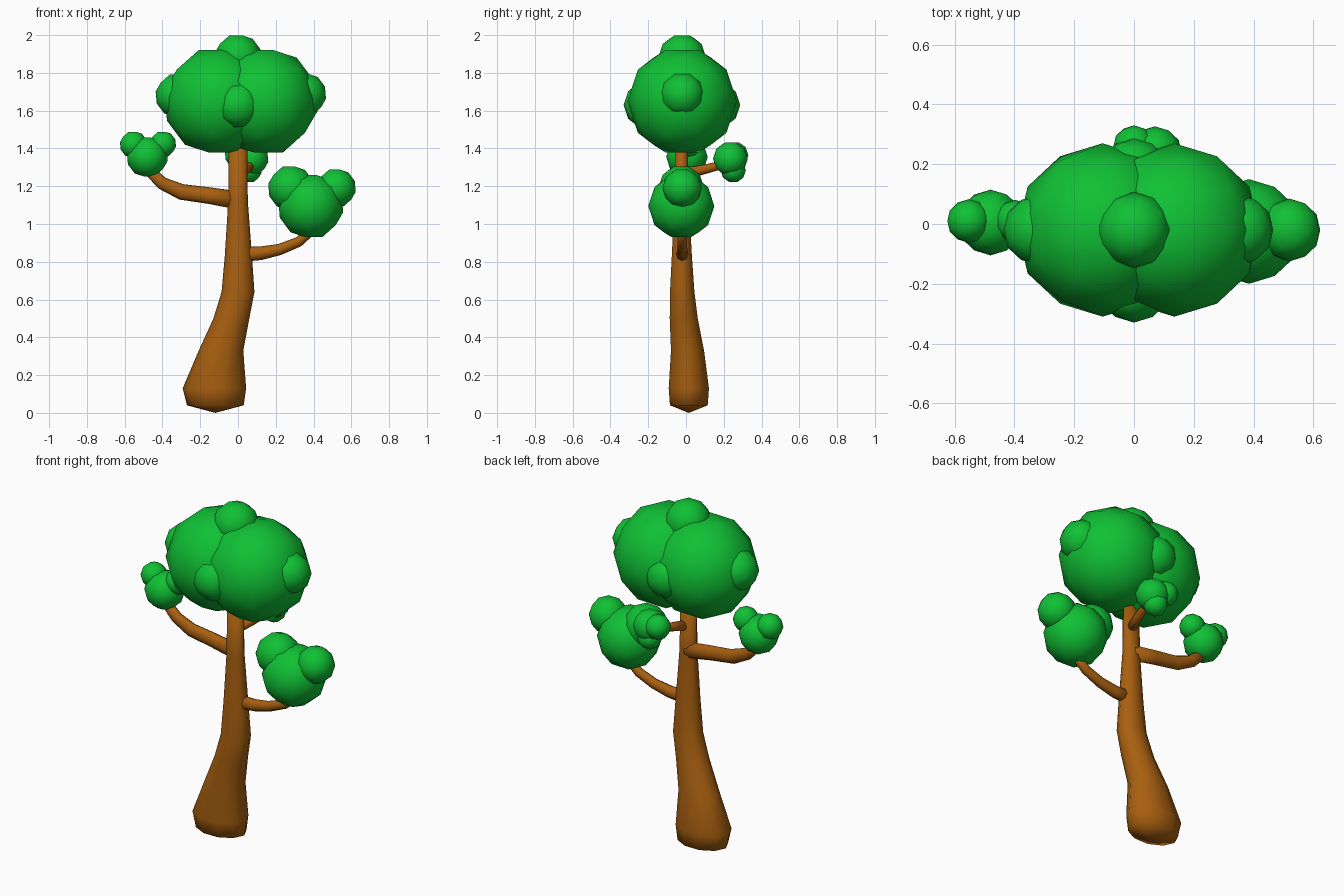
import bpy, math
from mathutils import Vector, Matrix


def material(name, color):
    m = bpy.data.materials.new(name)
    m.diffuse_color = color
    return m


LEAF = material("leaf_green", (0.005, 0.53, 0.035, 1))
BARK = material("bark_brown", (0.39, 0.115, 0.005, 1))


def finish(ob, mat):
    ob.data.materials.append(mat)
    for p in ob.data.polygons:
        p.use_smooth = True


def leaf_ball(name, x, y, z, r):
    bpy.ops.mesh.primitive_ico_sphere_add(
        subdivisions=2, radius=r, location=(x, y, z), rotation=(0, math.radians(37.4), 0))
    ob = bpy.context.object
    ob.name = name
    finish(ob, LEAF)


def tube(name, rings, sides=8, flat=False):
    """Loft rings of (x, y, z, r across, r deep) along a path, closed at both ends."""
    pts = [Vector(r[:3]) for r in rings]
    verts, faces = [], []
    for i, r in enumerate(rings):
        t = (pts[min(i + 1, len(pts) - 1)] - pts[max(i - 1, 0)]).normalized()
        if flat:
            u, v = Vector((1, 0, 0)), Vector((0, 1, 0))
        else:
            u = t.cross(Vector((0, 0, 1))).normalized()
            v = u.cross(t)
        for k in range(sides):
            a = 2 * math.pi * k / sides
            verts.append(pts[i] + u * math.cos(a) * r[3] + v * math.sin(a) * r[4])
    for i in range(len(rings) - 1):
        for k in range(sides):
            a, b = i * sides + k, i * sides + (k + 1) % sides
            faces.append((a, b, b + sides, a + sides))
    # end fans; the trunk foot comes to a shallow point
    for base, tip in ((0, pts[0] - Vector((0, 0, 0.04 if flat else 0))),
                      ((len(rings) - 1) * sides, pts[-1])):
        verts.append(tip)
        c = len(verts) - 1
        for k in range(sides):
            a, b = base + k, base + (k + 1) % sides
            faces.append((b, a, c) if base == 0 else (a, b, c))
    me = bpy.data.meshes.new(name)
    me.from_pydata(verts, [], faces)
    ob = bpy.data.objects.new(name, me)
    bpy.context.collection.objects.link(ob)
    finish(ob, BARK)


# Trunk
tube("trunk", [
    (-0.12, 0.015, 0.04, 0.15, 0.105), (-0.125, 0.015, 0.13, 0.168, 0.112),
    (-0.09, 0.008, 0.33, 0.118, 0.092), (-0.035, -0.012, 0.50, 0.095, 0.078),
    (0.0, -0.02, 0.64, 0.087, 0.068), (0.002, -0.022, 0.83, 0.072, 0.056),
    (0.0, -0.023, 1.12, 0.052, 0.04), (0.0, -0.025, 1.50, 0.048, 0.033)], 10, True)

# Branches
tube("left_branch", [
    (0.0, -0.015, 1.125, 0.035, 0.048), (-0.15, -0.01, 1.15, 0.033, 0.044),
    (-0.30, -0.005, 1.17, 0.03, 0.042), (-0.40, 0, 1.215, 0.028, 0.034),
    (-0.50, 0.005, 1.31, 0.025, 0.026)])
tube("right_branch", [
    (0.0, -0.02, 0.84, 0.035, 0.042), (0.12, -0.02, 0.845, 0.03, 0.036),
    (0.22, -0.02, 0.865, 0.027, 0.03), (0.32, -0.02, 0.905, 0.025, 0.027),
    (0.42, -0.02, 0.99, 0.022, 0.022)])
tube("back_branch", [
    (0.01, -0.01, 1.27, 0.028, 0.03), (0.04, 0.08, 1.285, 0.025, 0.026),
    (0.06, 0.16, 1.305, 0.022, 0.023), (0.07, 0.23, 1.34, 0.02, 0.02)])

# Foliage: clump name -> balls (x, y, z, radius)
clumps = {
    "crown": [(-0.105, -0.02, 1.65, 0.29), (0.135, -0.02, 1.65, 0.29)],
    "crown_puff": [(0, -0.02, 1.88, 0.127), (0, -0.203, 1.63, 0.127),
                   (0, 0.165, 1.63, 0.122), (-0.32, -0.02, 1.68, 0.118),
                   (0.35, -0.02, 1.685, 0.118)],
    "left_foliage": [(-0.48, 0.005, 1.355, 0.11), (-0.553, 0.01, 1.42, 0.073),
                     (-0.398, 0.01, 1.422, 0.071)],
    "right_foliage": [(0.385, -0.025, 1.095, 0.175), (0.28, -0.025, 1.19, 0.122),
                      (0.52, -0.02, 1.19, 0.105)],
    "back_foliage": [(0.07, 0.235, 1.345, 0.092), (0.0, 0.26, 1.365, 0.07),
                     (0.06, 0.25, 1.285, 0.067)],
}
for name, balls in clumps.items():
    for i, b in enumerate(balls):
        leaf_ball(f"{name}_{i + 1}", *b)
